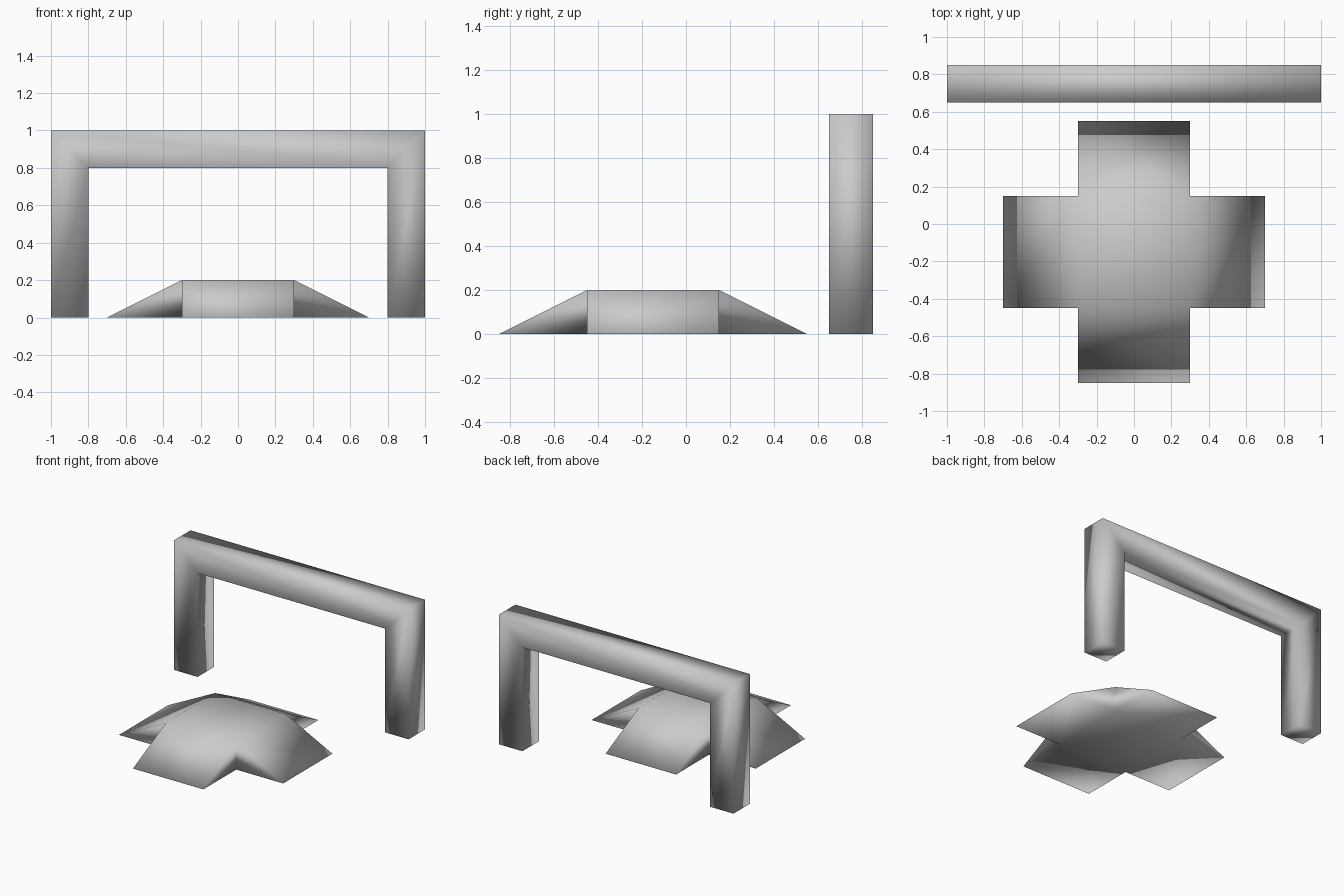
import bpy
import bmesh
from mathutils import Vector

cube = bpy.data.objects.get("Cube")
if cube:
    bpy.data.objects.remove(cube, do_unlink=True)

grey = bpy.data.materials.new("plain_grey")
grey.use_nodes = True
colour = (0.6, 0.6, 0.6, 1)
grey.diffuse_color = colour
grey.node_tree.nodes["Principled BSDF"].inputs["Base Color"].default_value = colour


def finish(name, bm, location):
    """Turn a bmesh into a smooth, single-colour object."""
    bmesh.ops.recalc_face_normals(bm, faces=bm.faces)
    for face in bm.faces:
        face.smooth = True
    mesh = bpy.data.meshes.new(name)
    bm.to_mesh(mesh)
    bm.free()
    mesh.materials.append(grey)
    obj = bpy.data.objects.new(name, mesh)
    obj.location = location
    bpy.context.collection.objects.link(obj)


# Goal frame: a square section swept along legs and crossbar with mitred corners
bm = bmesh.new()
half = 0.1
path = [((-1, 0), (-0.8, 0)), ((-1, 1), (-0.8, 0.8)),
        ((1, 1), (0.8, 0.8)), ((1, 0), (0.8, 0))]
rings = []
for outer, inner in path:
    corners = [(outer, -half), (inner, -half), (inner, half), (outer, half)]
    rings.append([bm.verts.new((x, y, z)) for (x, z), y in corners])
for a, b in zip(rings, rings[1:]):
    for i in range(4):
        j = (i + 1) % 4
        bm.faces.new((a[i], a[j], b[j], b[i]))
bm.faces.new(rings[0])
bm.faces.new(rings[-1])
finish("goal_frame", bm, (0, 0.75, 0))

# Ramp platform: a square block with a wedge running out from each side
bm = bmesh.new()
size, height, run = 0.3, 0.2, 0.4
square = [(-size, -size), (size, -size), (size, size), (-size, size)]
low = [bm.verts.new((x, y, 0)) for x, y in square]
high = [bm.verts.new((x, y, height)) for x, y in square]
bm.faces.new(low)
bm.faces.new(high)
for i in range(4):
    j = (i + 1) % 4
    out = (low[i].co + low[j].co).normalized() * run
    tip_a = bm.verts.new(low[i].co + out)
    tip_b = bm.verts.new(low[j].co + out)
    bm.faces.new((high[i], high[j], tip_b, tip_a))
    bm.faces.new((low[i], low[j], tip_b, tip_a))
    bm.faces.new((high[i], low[i], tip_a))
    bm.faces.new((high[j], low[j], tip_b))
finish("four_way_ramp", bm, Vector((0, -0.15, 0)))
